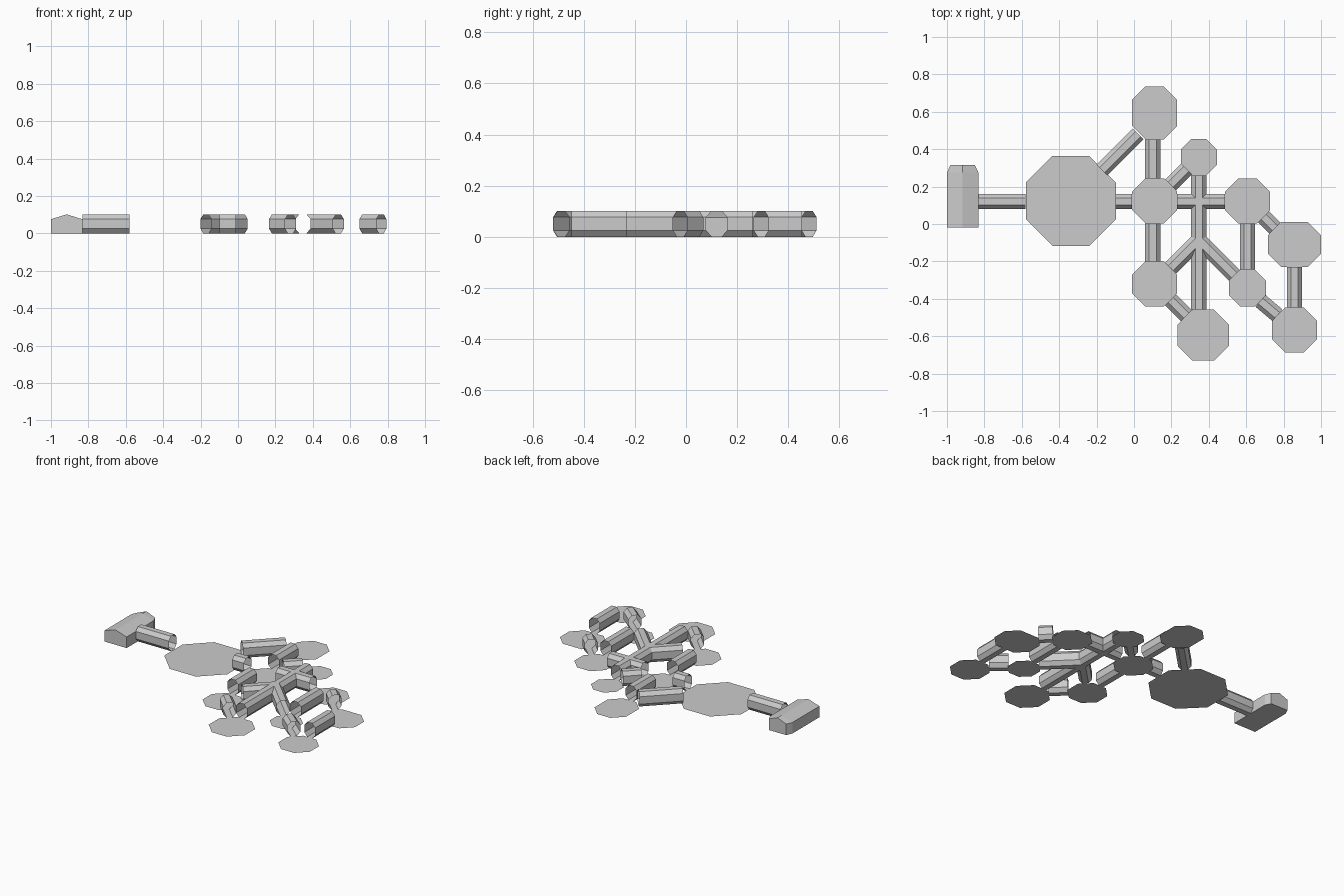
import bpy, bmesh, math
from mathutils import Vector

if "Cube" in bpy.data.objects:
    bpy.data.objects.remove(bpy.data.objects["Cube"])

grey = bpy.data.materials.new("light_grey")
grey.diffuse_color = (0.6, 0.6, 0.6, 1)
grey.use_nodes = True
grey.node_tree.nodes["Principled BSDF"].inputs["Base Color"].default_value = grey.diffuse_color


def finish(name, bm):
    bmesh.ops.recalc_face_normals(bm, faces=bm.faces)
    me = bpy.data.meshes.new(name)
    bm.to_mesh(me)
    bm.free()
    me.materials.append(grey)
    ob = bpy.data.objects.new(name, me)
    bpy.context.collection.objects.link(ob)
    return ob


def sweep(name, profile, stations, capped):
    """Sweep a (side, z) profile along (point, width scale) stations in plan."""
    bm = bmesh.new()
    a, b = Vector(stations[0][0]), Vector(stations[-1][0])
    d = (b - a).normalized()
    side = Vector((d.y, -d.x))
    loops = []
    for p, s in stations:
        loops.append([bm.verts.new((p[0] + side.x * u * s, p[1] + side.y * u * s, z))
                      for u, z in profile])
    n = len(profile)
    for l0, l1 in zip(loops, loops[1:]):
        for i in range(n):
            j = (i + 1) % n
            bm.faces.new((l0[i], l0[j], l1[j], l1[i]))
    if capped:
        bm.faces.new(loops[0])
        bm.faces.new(loops[-1])
    return finish(name, bm)


# Octagonal corridor section
W, F, H = 0.041, 0.019, 0.102
TUBE = [(-F, 0), (F, 0), (W, 0.026), (W, 0.077), (F, H), (-F, H), (-W, 0.077), (-W, 0.026)]


def tube(name, a, b, capped=False):
    return sweep(name, TUBE, [(a, 1), (b, 1)], capped)


def floor_plate(name, x, y, hx, hy):
    """Flat octagonal room floor with 45 degree corners."""
    c = min(hx, hy) * 0.586
    bm = bmesh.new()
    pts = [(hx - c, hy), (c - hx, hy), (-hx, hy - c), (-hx, c - hy),
           (c - hx, -hy), (hx - c, -hy), (hx, c - hy), (hx, hy - c)]
    f = bm.faces.new([bm.verts.new((x + u, y + v, 0)) for u, v in pts])
    ob = finish(name, bm)
    if ob.data.polygons[0].normal.z < 0:
        ob.data.flip_normals()


# Room floors
rooms = {
    "main_hall": (-0.337, 0.123, 0.24, 0.24),
    "north_room": (0.11, 0.594, 0.12, 0.141),
    "centre_room": (0.11, 0.124, 0.12, 0.12),
    "small_north_room": (0.347, 0.357, 0.097, 0.097),
    "east_room": (0.607, 0.124, 0.12, 0.12),
    "far_east_room": (0.858, -0.11, 0.142, 0.12),
    "south_west_room": (0.11, -0.32, 0.12, 0.12),
    "small_east_room": (0.607, -0.342, 0.098, 0.098),
    "south_room": (0.37, -0.594, 0.137, 0.137),
    "south_east_room": (0.858, -0.567, 0.12, 0.12),
}
for name, r in rooms.items():
    floor_plate(name + "_floor", *r)

# Open-ended corridors between rooms
corridors = {
    "entrance": ((-0.832, 0.12), (-0.58, 0.12)),
    "hall_north": ((-0.172, 0.287), (0.023, 0.482)),
    "hall_centre": ((-0.1, 0.12), (-0.01, 0.12)),
    "north_centre": ((0.1, 0.453), (0.1, 0.243)),
    "centre_south": ((0.1, 0.004), (0.1, -0.2)),
    "centre_small_north": ((0.195, 0.209), (0.281, 0.295)),
    "south_west_south": ((0.195, -0.405), (0.281, -0.491)),
    "east_small_east": ((0.607, 0.004), (0.607, -0.244)),
    "east_far_east": ((0.692, 0.039), (0.754, -0.023)),
    "small_east_south_east": ((0.676, -0.411), (0.767, -0.488)),
    "far_east_south_east": ((0.858, -0.23), (0.858, -0.447)),
}
for name, (a, b) in corridors.items():
    tube(name + "_corridor", a, b)

# Branching corridor: straight run, cross arm and two diagonal arms
J = (0.347, -0.085)
branches = [((0.347, 0.26), (0.347, -0.457)), ((0.23, 0.12), (0.487, 0.12)),
            ((0.197, -0.235), J), ((0.537, -0.275), J)]
parts = [tube("branching_corridor", a, b, True) for a, b in branches]
base = parts[0]
for p in parts[1:]:
    m = base.modifiers.new("join", 'BOOLEAN')
    m.operation = 'UNION'
    m.solver = 'EXACT'
    m.object = p
deps = bpy.context.evaluated_depsgraph_get()
joined = bpy.data.meshes.new_from_object(base.evaluated_get(deps))
base.modifiers.clear()
base.data = joined
for p in parts[1:]:
    bpy.data.objects.remove(p)
# Open the outer ends
ends = [Vector((x, y, H / 2)) for br in branches for x, y in br if (x, y) != J]
bm = bmesh.new()
bm.from_mesh(joined)
caps = [f for f in bm.faces
        if any((f.calc_center_median() - e).length < 0.01 for e in ends)]
bmesh.ops.delete(bm, geom=caps, context='FACES')
bm.to_mesh(joined)
bm.free()

# Entrance building with low gabled roof and narrowed back end
GABLE = [(-0.084, 0), (0.084, 0), (0.084, 0.076), (0, H), (-0.084, 0.076)]
sweep("entrance_building", GABLE,
      [((-0.916, -0.02), 1), ((-0.916, 0.275), 1), ((-0.916, 0.315), 0.78)], True)
